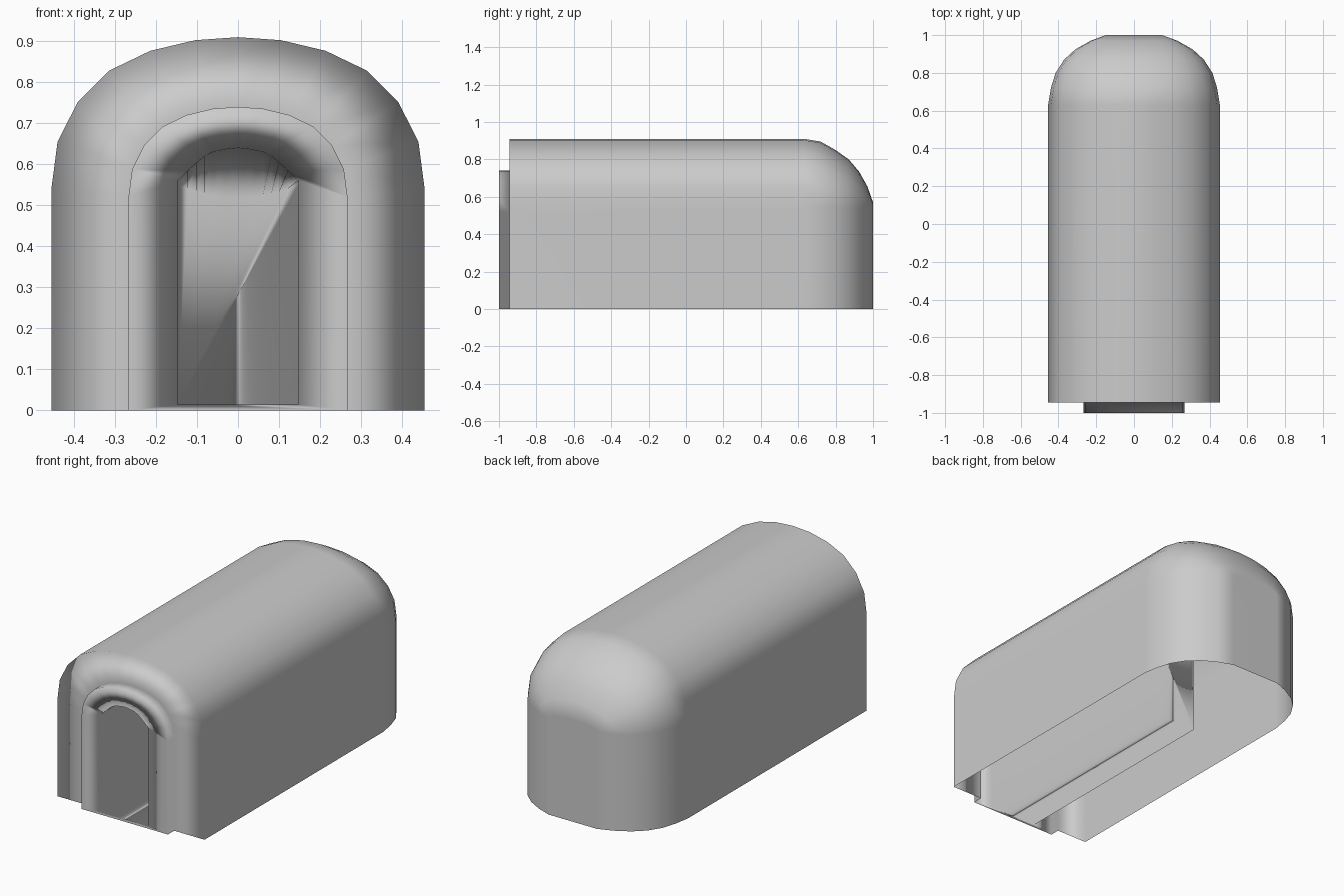
import bpy, bmesh

if "Cube" in bpy.data.objects:
    bpy.data.objects.remove(bpy.data.objects["Cube"])

# Right half of a rounded arch, as fractions of half-width and rise
ARCH = [(1, 0), (.967, .31), (.86, .57), (.69, .78), (.47, .91), (.23, .98), (0, 1)]
SEGMENT = [(1, 0), (.83, .3), (.68, .56), (.55, .75), (.41, .88), (.2, .96), (0, 1)]

bm = bmesh.new()


def ring(y, w, spring, rise, curve=ARCH, base=0.0):
    """Inverted-U loop of vertices, from the right foot over to the left foot."""
    half = [(1, None)] + curve
    pts = [(w * u, base if v is None else spring + rise * v) for u, v in half]
    pts += [(-x, z) for x, z in reversed(pts[:-1])]
    return [bm.verts.new((x, y, z)) for x, z in pts]


def bridge(a, b):
    for i in range(len(a) - 1):
        bm.faces.new((a[i], a[i + 1], b[i + 1], b[i]))


# Domed back end, flowing into the straight body
sections = [(1.0, .15, .03), (.97, .23, .115), (.925, .31, .195), (.87, .37, .26),
            (.80, .415, .31), (.72, .44, .355), (.63, .455, .37), (-.945, .455, .37)]
loops = [ring(y, w, .54, rise) for y, w, rise in sections]

# Raised porch around the doorway, then the recess running inward
loops.append(ring(-.945, .267, .52, .22))
loops.append(ring(-1.0, .267, .52, .22))
loops.append(ring(-1.0, .147, .56, .08, SEGMENT, .015))
loops.append(ring(.32, .147, .55, -.03, SEGMENT, .015))
for a, b in zip(loops, loops[1:]):
    bridge(a, b)

# Back wall, recess end wall, recess floor and door sill (underside stays open)
porch, door, inner = loops[-3:]
bm.faces.new(loops[0])
bm.faces.new(inner)
bm.faces.new((door[0], door[-1], inner[-1], inner[0]))
bm.faces.new((porch[0], porch[-1], door[-1], door[0]))
bmesh.ops.recalc_face_normals(bm, faces=bm.faces[:])

# Make sure the shell faces outward
bm.faces.ensure_lookup_table()
back = max(bm.faces, key=lambda f: f.calc_center_median().y)
if back.normal.y < 0:
    bmesh.ops.reverse_faces(bm, faces=bm.faces[:])

mesh = bpy.data.meshes.new("arched_shelter")
bm.to_mesh(mesh)
bm.free()
shelter = bpy.data.objects.new("arched_shelter", mesh)
bpy.context.collection.objects.link(shelter)

# Soft shading dominated by the large walls
for p in mesh.polygons:
    p.use_smooth = True
mod = shelter.modifiers.new("soft_normals", 'WEIGHTED_NORMAL')
mod.weight = 80
